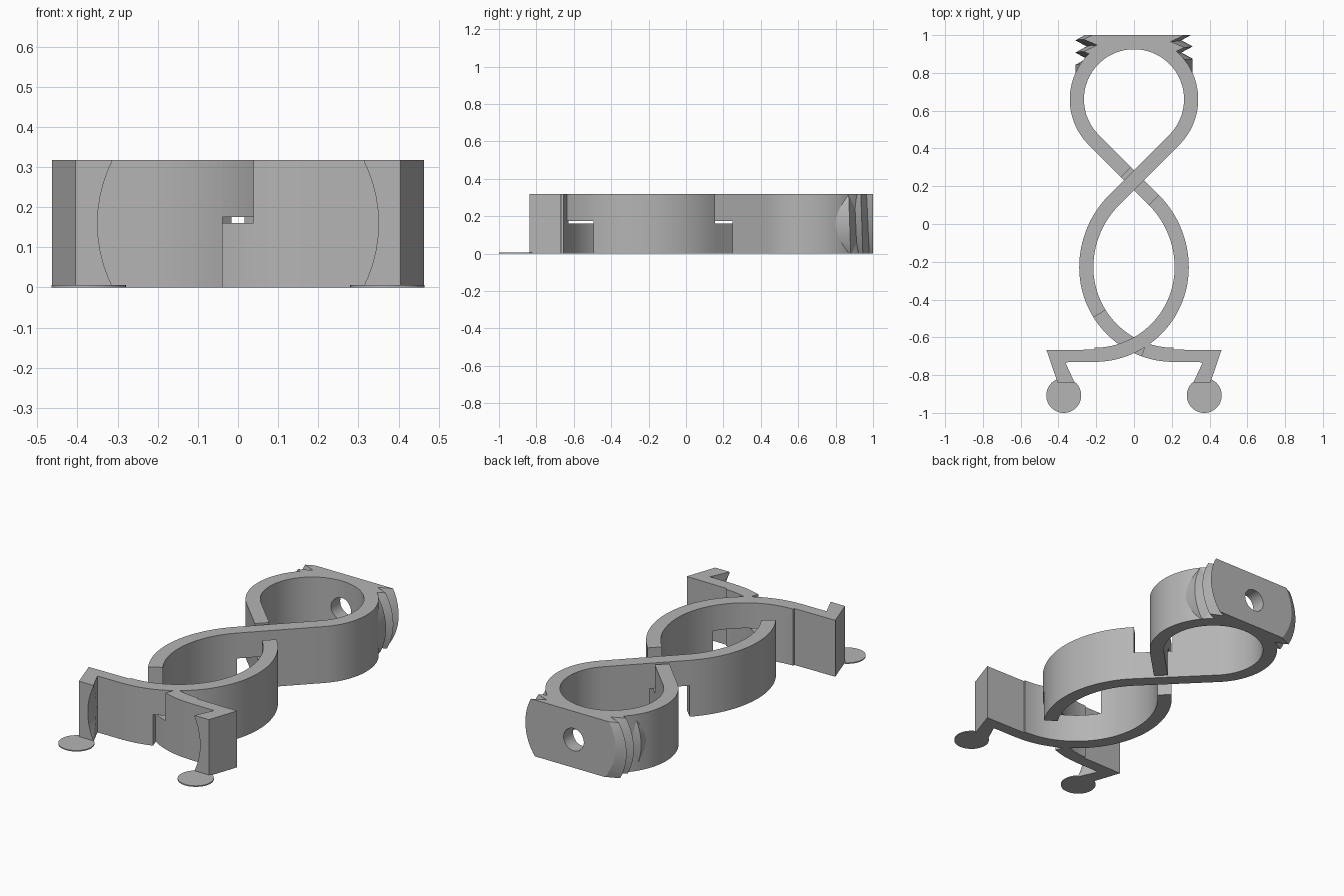
import bpy, bmesh
from math import sin, cos, pi, radians
from mathutils import Matrix, Vector

if "Cube" in bpy.data.objects:
    bpy.data.objects.remove(bpy.data.objects["Cube"])

H = 0.318            # band height
LOW, HIGH = 0.16, 0.175   # half-lap levels at the crossings
T = 0.0375           # half thickness of the band

grey = bpy.data.materials.new("plain grey")
grey.use_nodes = True
GREY = (0.46, 0.46, 0.46, 1)
grey.diffuse_color = GREY
grey.node_tree.nodes["Principled BSDF"].inputs["Base Color"].default_value = GREY


def finish(bm, name):
    bmesh.ops.recalc_face_normals(bm, faces=bm.faces[:])
    me = bpy.data.meshes.new(name)
    bm.to_mesh(me)
    bm.free()
    ob = bpy.data.objects.new(name, me)
    bpy.context.collection.objects.link(ob)
    me.materials.append(grey)
    return ob


def select(ob):
    bpy.ops.object.select_all(action='DESELECT')
    ob.select_set(True)
    bpy.context.view_layer.objects.active = ob


def prism(bm, outline, z0, z1):
    low = [bm.verts.new((x, y, z0)) for x, y in outline]
    top = [bm.verts.new((x, y, z1)) for x, y in outline]
    bm.faces.new(low)
    bm.faces.new(top)
    for i in range(len(low)):
        j = (i + 1) % len(low)
        bm.faces.new((low[i], low[j], top[j], top[i]))


def cylinder(name, center, r, depth, axis='Z'):
    bm = bmesh.new()
    rot = Matrix.Rotation(pi / 2, 4, 'X') if axis == 'Y' else Matrix()
    bmesh.ops.create_cone(bm, cap_ends=True, segments=64, radius1=r, radius2=r,
                          depth=depth, matrix=Matrix.Translation(center) @ rot)
    return finish(bm, name)


def boolean(ob, cutter, op='DIFFERENCE', keep=False):
    cutter.hide_render = True
    mod = ob.modifiers.new("cut", 'BOOLEAN')
    mod.operation, mod.solver, mod.object = op, 'EXACT', cutter
    select(ob)
    bpy.ops.object.modifier_apply(modifier=mod.name)
    if not keep:
        bpy.data.objects.remove(cutter)


def arc(cx, cy, r, a0, a1, n):
    """Points with their outward normals along an arc."""
    out = []
    for i in range(n + 1):
        a = radians(a0 + (a1 - a0) * i / n)
        nrm = Vector((cos(a), sin(a)))
        out.append((Vector((cx, cy)) + nrm * r, nrm))
    return out


def ribbon(bm, path, z0, z1, side=1):
    outer = [p + n * T for p, n in path]
    inner = [p - n * T for p, n in path]
    prism(bm, [(side * v.x, v.y) for v in outer + inner[::-1]], z0, z1)


# Upper loop with its two straight legs down to the crossing
CY, R = 0.66, 0.3025
cross = Vector((0, 0.232))
diag = Vector((cos(pi / 4), sin(pi / 4)))
loop = arc(0, CY, R, -45, 225, 72)
start = (cross + diag * 0.06, loop[0][1])
end = (Vector((-start[0].x, start[0].y)), loop[-1][1])
bm = bmesh.new()
ribbon(bm, [start] + loop + [end], 0, H)
upper_loop = finish(bm, "upper_loop")

# Two mirrored strands that pass over and under each other
strands = []
for side, name in ((1, "strand_to_left_arm"), (-1, "strand_to_right_arm")):
    over, under = (HIGH, H), (0, LOW)
    first, second = (over, under) if side == 1 else (under, over)
    bm = bmesh.new()
    upper = arc(0.2535, -0.23, 0.506, 135, 180, 16)
    nrm = upper[0][1]
    ribbon(bm, [(start[0], nrm), upper[0]], *first, side)
    ribbon(bm, upper + arc(0.21, -0.23, 0.4625, 180, 212, 12)[1:], 0, H, side)
    ribbon(bm, arc(0.21, -0.23, 0.4625, 212, 250, 14), *second, side)
    ribbon(bm, arc(0.21, -0.23, 0.4625, 250, 270, 8), 0, H, side)
    strands.append(finish(bm, name))

# Arms with inward hooks, hollowed to grip a round neck, and thin foot discs
arms = []
for side, name in ((1, "left"), (-1, "right")):
    outline = [(0.205, -0.665), (0.463, -0.668), (0.405, -0.838),
               (0.315, -0.838), (0.364, -0.732), (0.205, -0.731)]
    bm = bmesh.new()
    prism(bm, [(side * x, y) for x, y in outline], 0, H)
    arm = finish(bm, name + "_hook_arm")
    boolean(arm, cylinder("neck_cutter", (0, -0.84, H / 2), 0.35, 0.2, 'Y'))
    arms.append(arm)
    cylinder(name + "_foot_disc", (side * 0.372, -0.9075, 0.003), 0.0925, 0.006)

# Threaded cap: helical ridges around the y axis, trimmed to the band height
PITCH, CREST, ROOT, SEG = 0.065, 0.31, 0.25, 96
profile = [(0.66, CREST)] + [(0.875 + PITCH / 2 * k, ROOT if k % 2 else CREST)
                             for k in range(8)]
bm = bmesh.new()
rings = []
for s, r in profile:
    ring = []
    for i in range(SEG):
        a = -pi / 2 + 2 * pi * i / SEG
        ring.append(bm.verts.new((r * cos(a), s - PITCH * a / (2 * pi),
                                  H / 2 + r * sin(a))))
    rings.append(ring)
for a, b in zip(rings, rings[1:]):
    for i in range(SEG):
        j = (i + 1) % SEG
        bm.faces.new((a[i], a[j], b[j]))
        bm.faces.new((a[i], b[j], b[i]))
for ring, y in ((rings[0], profile[0][0]), (rings[-1], profile[-1][0])):
    hub = bm.verts.new((0, y, H / 2))
    for i in range(SEG):
        bm.faces.new((ring[i], ring[(i + 1) % SEG], hub))
cap = finish(bm, "threaded_cap")
bm = bmesh.new()
prism(bm, [(-0.5, 0.77), (0.5, 0.77), (0.5, 1), (-0.5, 1)], 0, H)
boolean(cap, finish(bm, "cap_trim"), 'INTERSECT')
boolean(cap, cylinder("loop_cutter", (0, CY, H / 2), 0.275, 1))

# Round hole through the cap and loop wall
hole = cylinder("hole_cutter", (0, 0.97, H / 2), 0.063, 0.3, 'Y')
boolean(cap, hole, keep=True)
boolean(upper_loop, hole)

# Smooth curved walls while keeping edges crisp
for ob in [upper_loop, cap] + strands + arms:
    select(ob)
    bpy.ops.object.shade_smooth_by_angle(angle=radians(25))
